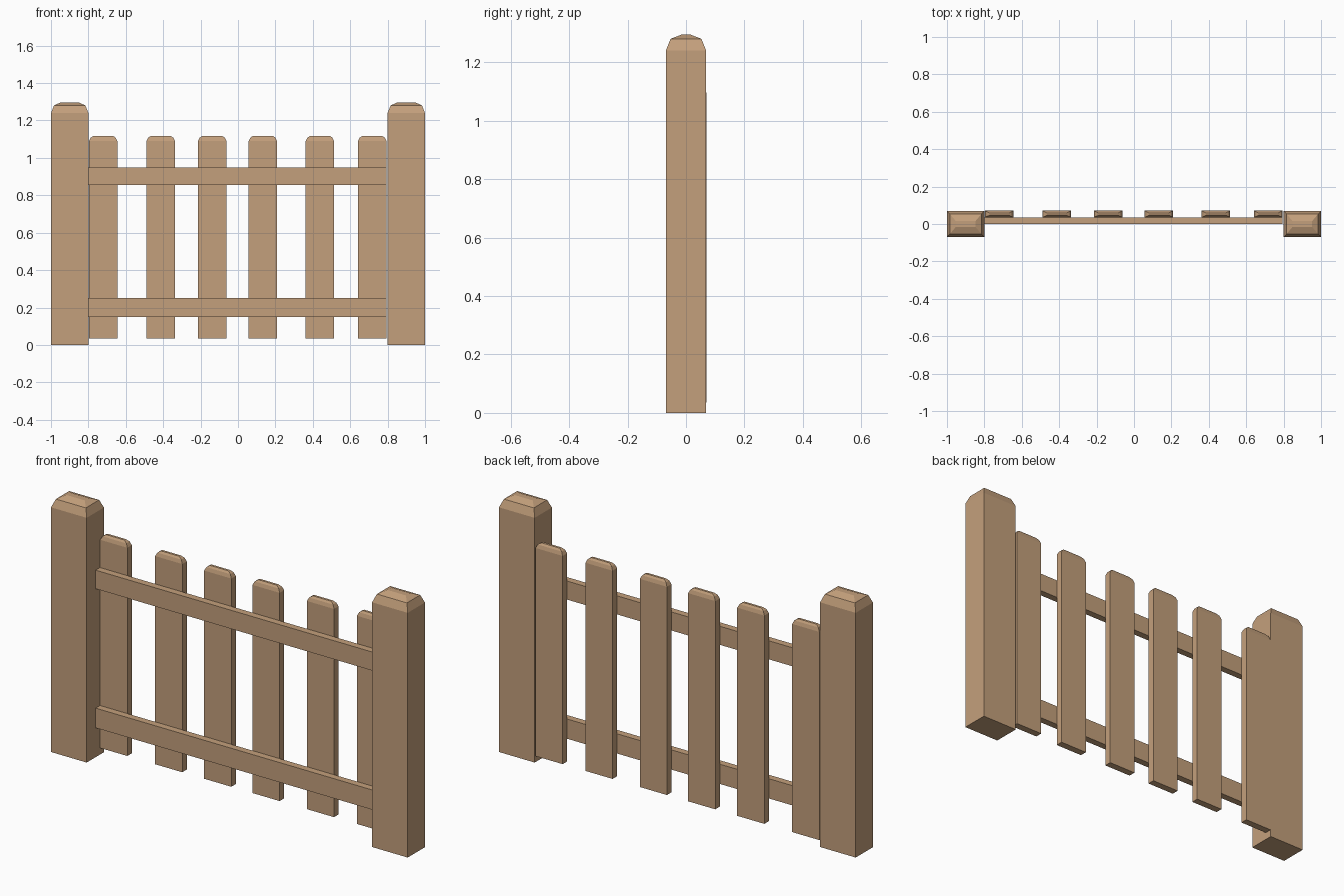
import bpy, bmesh

if "Cube" in bpy.data.objects:
    bpy.data.objects.remove(bpy.data.objects["Cube"])

wood = bpy.data.materials.new("light_wood")
wood.diffuse_color = (0.55, 0.35, 0.2, 1)
wood.use_nodes = True
wood.node_tree.nodes["Principled BSDF"].inputs["Base Color"].default_value = wood.diffuse_color


def make_board(name, x0, x1, y0, y1, levels):
    """Stack of rectangular rings; each level is (z, x inset, y inset)."""
    bm = bmesh.new()
    rings = []
    for z, ix, iy in levels:
        a, b, c, d = x0 + ix, x1 - ix, y0 + iy, y1 - iy
        rings.append([bm.verts.new((x, y, z))
                      for x, y in ((a, c), (b, c), (b, d), (a, d))])
    bm.faces.new(rings[0][::-1])
    bm.faces.new(rings[-1])
    for lo, hi in zip(rings, rings[1:]):
        for i in range(4):
            j = (i + 1) % 4
            bm.faces.new((lo[i], lo[j], hi[j], hi[i]))
    mesh = bpy.data.meshes.new(name)
    bm.to_mesh(mesh)
    bm.free()
    mesh.materials.append(wood)
    obj = bpy.data.objects.new(name, mesh)
    bpy.context.collection.objects.link(obj)
    return obj


# end posts with two-step chamfered caps
for side, cx in (("left", -0.9), ("right", 0.9)):
    make_board(side + "_post", cx - 0.1, cx + 0.1, -0.069, 0.069,
               [(0, 0, 0), (1.24, 0, 0), (1.28, 0.016, 0.016), (1.295, 0.048, 0.054)])

# horizontal rails
for name, z0, z1 in (("lower_rail", 0.15, 0.25), ("upper_rail", 0.855, 0.949)):
    make_board(name, -0.798, 0.795, 0.0, 0.035, [(z0, 0, 0), (z1, 0, 0)])

# unevenly spaced pickets behind the rails
for i, cx in enumerate((-0.721, -0.413, -0.138, 0.133, 0.438, 0.718)):
    make_board(f"picket_{i + 1}", cx - 0.076, cx + 0.076, 0.035, 0.071,
               [(0.035, 0, 0), (1.09, 0, 0), (1.108, 0.009, 0.005), (1.118, 0.024, 0.012)])
